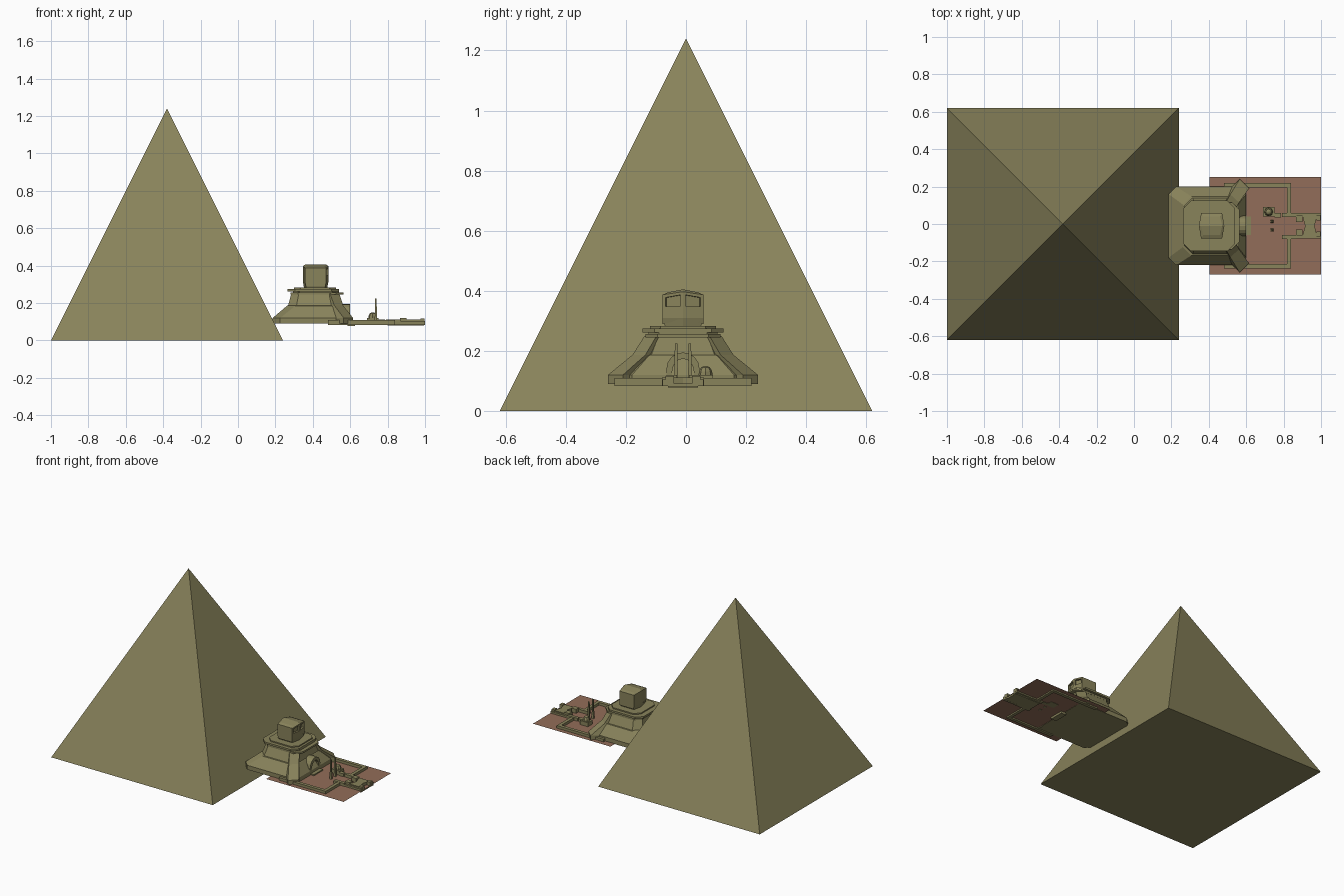
import bpy, bmesh, math

if "Cube" in bpy.data.objects:
    bpy.data.objects.remove(bpy.data.objects["Cube"])

CY = -0.01  # symmetry line of the temple complex


def material(name, col):
    m = bpy.data.materials.new(name)
    m.diffuse_color = (*col, 1)
    m.use_nodes = True
    m.node_tree.nodes["Principled BSDF"].inputs["Base Color"].default_value = m.diffuse_color
    return m


STONE = material("olive stone", (0.25, 0.228, 0.105))
EARTH = material("red brown earth", (0.29, 0.155, 0.10))


def finish(name, bm, mat=STONE):
    bmesh.ops.recalc_face_normals(bm, faces=bm.faces)
    me = bpy.data.meshes.new(name)
    bm.to_mesh(me)
    bm.free()
    ob = bpy.data.objects.new(name, me)
    me.materials.append(mat)
    bpy.context.collection.objects.link(ob)
    return ob


def loft(name, rings, mat=STONE):
    """Skin a list of equal-length point rings and cap both ends."""
    bm = bmesh.new()
    vs = [[bm.verts.new(p) for p in r] for r in rings]
    n = len(vs[0])
    for a, b in zip(vs, vs[1:]):
        for i in range(n):
            j = (i + 1) % n
            bm.faces.new((a[i], a[j], b[j], b[i]))
    bm.faces.new(vs[0])
    bm.faces.new(vs[-1])
    return finish(name, bm, mat)


def octagon(x0, x1, h, c, z):
    y0, y1 = CY - h, CY + h
    return [(x0 + c, y0, z), (x1 - c, y0, z), (x1, y0 + c, z), (x1, y1 - c, z),
            (x1 - c, y1, z), (x0 + c, y1, z), (x0, y1 - c, z), (x0, y0 + c, z)]


def box(name, x0, x1, y0, y1, z0, z1):
    return loft(name, [[(x0, y0, z), (x1, y0, z), (x1, y1, z), (x0, y1, z)] for z in (z0, z1)])


# great pyramid
bm = bmesh.new()
base = [bm.verts.new(p) for p in ((-1, -.62, 0), (.24, -.62, 0), (.24, .62, 0), (-1, .62, 0))]
tip = bm.verts.new((-.38, 0, 1.24))
bm.faces.new(base)
for i in range(4):
    bm.faces.new((base[i], base[(i + 1) % 4], tip))
finish("great_pyramid", bm)

# earth terrace
bm = bmesh.new()
bm.faces.new([bm.verts.new(p) for p in ((.405, CY - .26, .092), (1, CY - .26, .092),
                                        (1, CY + .26, .092), (.405, CY + .26, .092))])
finish("earth_terrace", bm, EARTH)

# temple body, with lip, sloped skirt and upper storey
loft("temple_body", [octagon(.185, .60, .21, .04, .09), octagon(.185, .60, .21, .04, .12),
                     octagon(.262, .555, .158, .045, .185), octagon(.268, .55, .15, .045, .187),
                     octagon(.285, .535, .122, .04, .25)])
loft("lower_cornice", [octagon(.28, .565, .125, .04, z) for z in (.245, .257)])
loft("roof_plinth", [octagon(.295, .54, .115, .035, z) for z in (.257, .268)])
loft("upper_cornice", [octagon(.265, .54, .135, .04, z) for z in (.262, .275)])
loft("roof_step", [octagon(.30, .525, .11, .035, z) for z in (.275, .283)])

# corner buttresses at the courtyard side
for side, s in (("left", -1), ("right", 1)):
    def quad(pts, z):
        return [(x, CY + s * y, z) for x, y in pts]
    low = ((.505, .19), (.565, .25), (.615, .2), (.555, .14))
    loft(side + "_buttress", [quad(low, .09), quad(low, .12),
         quad(((.49, .14), (.515, .168), (.562, .125), (.535, .095)), .187),
         quad(((.47, .10), (.492, .128), (.542, .088), (.52, .06)), .25)])

# arched portal
n = 8
arch = [(.055, .09)] + [(.055 * math.cos(math.pi * i / n), .14 + .055 * math.sin(math.pi * i / n))
                        for i in range(n + 1)] + [(-.055, .09)]
inner = [(y * .66, .09 + (z - .09) * .8) for y, z in arch]
outline = arch + inner[::-1]
bm = bmesh.new()
ends = [[bm.verts.new((x, CY + y, z)) for y, z in outline] for x in (.51, .60)]
m, k = len(outline), len(arch)
for i in range(m):
    j = (i + 1) % m
    bm.faces.new((ends[0][i], ends[0][j], ends[1][j], ends[1][i]))
for e in ends:
    for i in range(k - 1):
        bm.faces.new((e[i], e[i + 1], e[m - 2 - i], e[m - 1 - i]))
finish("arched_portal", bm)


# watch house: hexagonal plan, gabled roof, two sunken windows at each end
def house(dx, h, z, rise):
    return [(.415 - dx, CY - h, z), (.415 + dx, CY - h, z), (.415 + dx + .012, CY, z + rise),
            (.415 + dx, CY + h, z), (.415 - dx, CY + h, z), (.415 - dx - .012, CY, z + rise)]


loft("watch_house_foot", [house(.05, .06, .282, 0), house(.055, .066, .305, 0)])
bm = bmesh.new()
rows = [[bm.verts.new(p) for p in r] for r in
        (house(.052, .068, .29, .012), house(.056, .068, .31, 0), house(.056, .068, .387, .01),
         house(.045, .05, .395, .01))]
windows = []
for r, (a, b) in enumerate(zip(rows, rows[1:])):
    for i in range(6):
        j = (i + 1) % 6
        f = bm.faces.new((a[i], a[j], b[j], b[i]))
        if r == 1 and i in (1, 2):
            windows.append(f)
for r in (rows[0], rows[-1]):
    bm.faces.new((r[0], r[1], r[2], r[5]))
    bm.faces.new((r[5], r[2], r[3], r[4]))
bmesh.ops.recalc_face_normals(bm, faces=bm.faces)
# shrink window faces to the upper part, then sink them
bmesh.ops.inset_individual(bm, faces=windows, thickness=.014)
for f in windows:
    for v in f.verts:
        if v.co.z < .34:
            v.co.z = .348
bmesh.ops.inset_individual(bm, faces=windows, thickness=.001, depth=-.012)
finish("watch_house", bm)

# courtyard walls, mirrored about the complex centre line
for side, s in (("left", -1), ("right", 1)):
    def wall(part, x0, x1, a, b, z1=.11):
        ya, yb = sorted((CY + s * a, CY + s * b))
        box(side + part, x0, x1, ya, yb, .083, z1)
    wall("_side_wall", .48, .84, .205, .228)
    wall("_front_wall", .818, .84, .07, .205)
    wall("_gate_pier", .79, .87, .048, .07, .112)
    wall("_causeway_wall", .87, 1.0, .055, .068, .105)
    wall("_gate_post", .865, .90, .02, .055, .12)
    wall("_end_post", .975, .998, .03, .058, .117)
    # twin obelisks
    y = CY + s * .023
    loft(side + "_obelisk", [[(.737 + a * w, y + b * w, z) for a, b in
                              ((-1, -1), (1, -1), (1, 1), (-1, 1))]
                             for w, z in ((.008, .09), (.006, .12), (.004, .225))])

# gate slab and causeway bed
loft("gate_slab", [[(.90, CY - .055, z), (.98, CY - .055, z), (.965, CY, z), (.98, CY + .055, z),
                    (.90, CY + .055, z), (.915, CY, z)] for z in (.088, .112)])
box("causeway_bed", .80, .995, CY - .05, CY + .05, .08, .0915)
box("portal_step", .585, .625, CY - .05, CY + .05, .078, .10)

# domed shrine with its small annex
box("shrine_base", .69, .75, .04, .09, .09, .12)
loft("shrine_dome", [[(.72 + r * math.cos(t * math.pi / 4), .065 + r * math.sin(t * math.pi / 4), z)
                      for t in range(8)]
                     for r, z in ((.023, .12), (.022, .132), (.015, .145), (.005, .15))])
box("shrine_annex", .75, .785, .035, .06, .09, .112)
